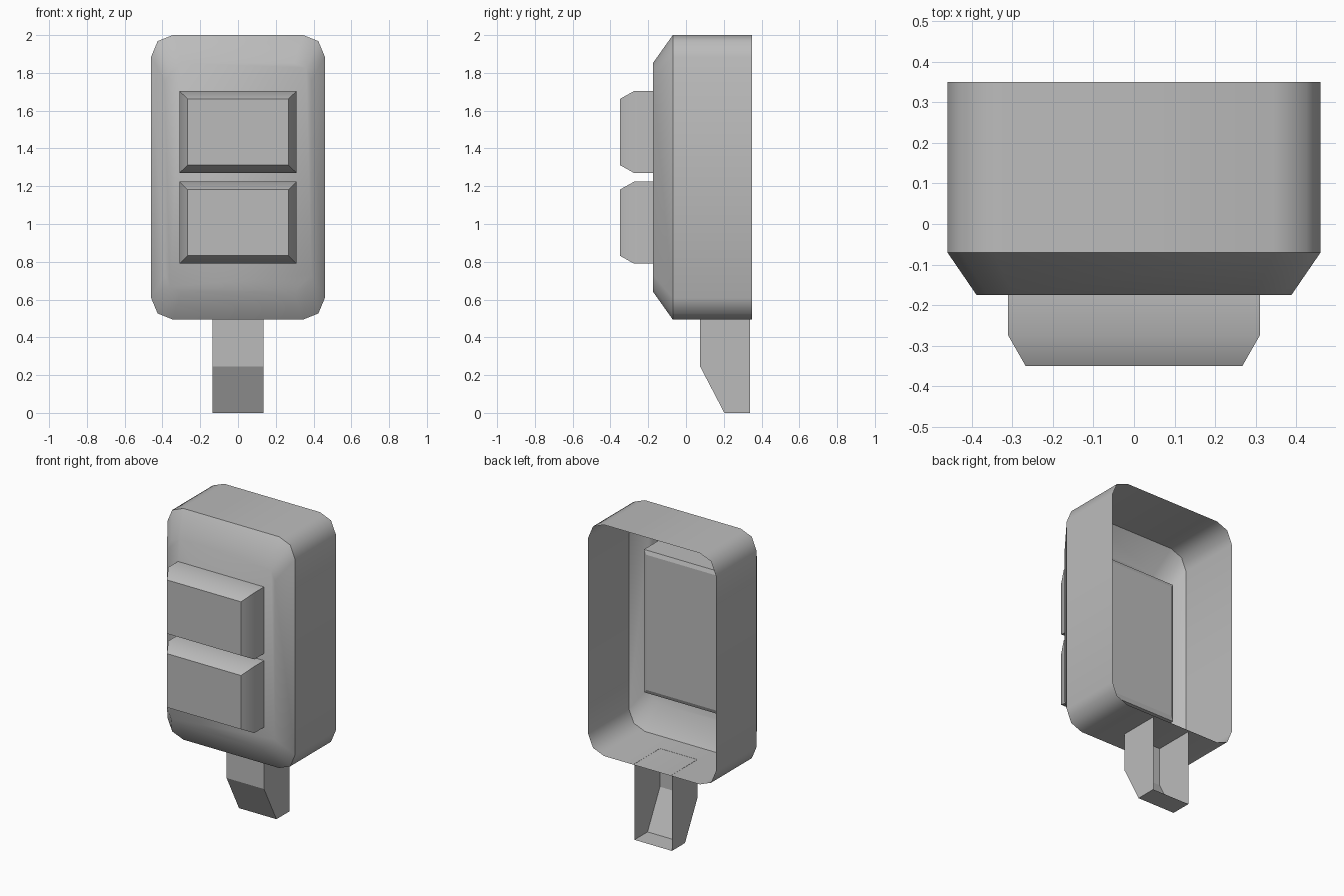
import bpy, bmesh, math

cube = bpy.data.objects.get("Cube")
if cube:
    bpy.data.objects.remove(cube, do_unlink=True)

grey = bpy.data.materials.new("plain grey")
grey.use_nodes = True
grey.diffuse_color = (0.5, 0.5, 0.5, 1)
grey.node_tree.nodes["Principled BSDF"].inputs["Base Color"].default_value = (0.5, 0.5, 0.5, 1)


def outline(half_w, half_h, cut=None):
    """Rectangle in (x, z), with optional two-step rounded corners."""
    if cut is None:
        return [(-half_w, -half_h), (half_w, -half_h), (half_w, half_h), (-half_w, half_h)]
    quarter = [(half_w, half_h - cut), (half_w - cut * 0.3, half_h - cut * 0.28), (half_w - cut, half_h)]
    pts = []
    for sx, sz, flip in ((1, 1, 1), (-1, 1, -1), (-1, -1, 1), (1, -1, -1)):
        pts += [(sx * x, sz * z) for x, z in quarter[::flip]]
    return pts


def loft(name, centre_z, rings, cap_back=False, smooth_angle=35, sharp_y=None):
    """Bridge (y, outline) rings from back to front and cap the front."""
    bm = bmesh.new()
    loops = [[bm.verts.new((x, y, centre_z + z)) for x, z in pts] for y, pts in rings]
    for a, b in zip(loops, loops[1:]):
        for i in range(len(a)):
            j = (i + 1) % len(a)
            bm.faces.new((a[i], a[j], b[j], b[i]))
    bm.faces.new(loops[-1])
    if cap_back:
        bm.faces.new(loops[0][::-1])
    return finish(bm, name, smooth_angle, sharp_y)


def finish(bm, name, smooth_angle=None, sharp_y=None):
    bmesh.ops.recalc_face_normals(bm, faces=bm.faces[:])
    # Open shells: make the outer side the front side
    front = min(bm.faces, key=lambda f: f.calc_center_median().y)
    if front.normal.y > 0:
        bmesh.ops.reverse_faces(bm, faces=bm.faces[:])
    if sharp_y is not None:
        for f in bm.faces:
            f.smooth = True
        for e in bm.edges:
            e.smooth = not all(abs(v.co.y - sharp_y) < 0.001 for v in e.verts)
    mesh = bpy.data.meshes.new(name)
    bm.to_mesh(mesh)
    bm.free()
    mesh.materials.append(grey)
    obj = bpy.data.objects.new(name, mesh)
    bpy.context.collection.objects.link(obj)
    if smooth_angle and sharp_y is None:
        bpy.ops.object.select_all(action='DESELECT')
        obj.select_set(True)
        bpy.context.view_layer.objects.active = obj
        bpy.ops.object.shade_smooth_by_angle(angle=math.radians(smooth_angle))
    return obj


# Housing: open at the back, sloped rim around the front
loft("housing", 1.247, [
    (0.35, outline(0.46, 0.753, 0.115)),
    (-0.07, outline(0.46, 0.753, 0.115)),
    (-0.175, outline(0.388, 0.605, 0.09)),
], sharp_y=-0.07)

# Two chamfered push buttons
for name, z in (("upper_button", 1.487), ("lower_button", 1.007)):
    loft(name, z, [
        (-0.17, outline(0.31, 0.217)),
        (-0.275, outline(0.31, 0.217)),
        (-0.35, outline(0.267, 0.175)),
    ])

# Backing block behind the buttons, inside the housing
loft("button_backing", 1.247, [
    (0.0, outline(0.285, 0.44)),
    (-0.01, outline(0.31, 0.465)),
    (-0.17, outline(0.31, 0.465)),
], cap_back=True, smooth_angle=20)

# Stem: hollow channel, open at the back and top
profile = [(0.075, 0.495), (0.075, 0.245), (0.203, 0.0), (0.338, 0.0)]
bm = bmesh.new()
sides = [[bm.verts.new((x, y, z)) for y, z in profile] for x in (-0.135, 0.135)]
for i in range(3):
    bm.faces.new((sides[0][i], sides[0][i + 1], sides[1][i + 1], sides[1][i]))
for side, x in zip(sides, (-0.135, 0.135)):
    bm.faces.new(side + [bm.verts.new((x, 0.338, 0.495))])
finish(bm, "stem")
